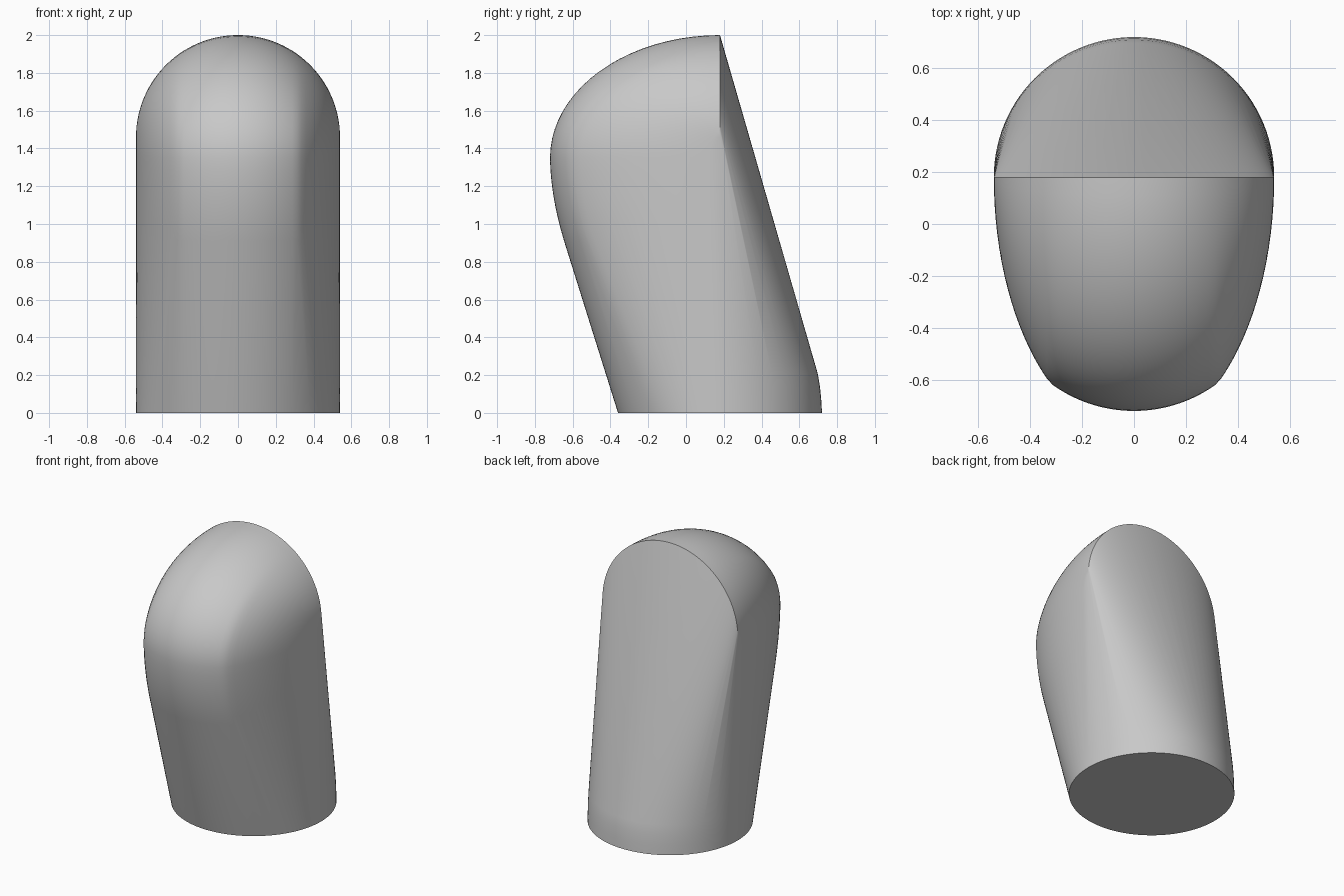
import bpy
import bmesh
from math import sin, cos, pi, sqrt

cube = bpy.data.objects.get("Cube")
if cube:
    bpy.data.objects.remove(cube, do_unlink=True)

R = 0.54          # radius of the base and of the arch
CY = 0.18         # depth of the base centre and of the arch plane
ARCH_Z = 1.46     # springing height of the arch
NOSE_Z = 1.35     # height of the foremost point
N = 56            # steps across the width
M = 20            # steps from nose to arch


def nose_y(x, s):
    """Foremost depth: an ellipse, cut off by a round front."""
    return max(CY - 0.99 * s, -CY - sqrt(max(R * R - x * x, 0)))


points = []

# Base circle, with a slightly drawn-in heel at the back
for i in range(2 * N):
    a = pi * i / N
    points.append((R * cos(a), CY + R * sin(a), 0))
for i in range(N + 1):
    a = pi * i / N
    for depth, z in ((0.536, 0.07), (0.529, 0.14), (0.517, 0.21)):
        points.append((R * cos(a), CY + depth * sin(a), z))

# Domed front: one side profile for each step across the arch
for i in range(N + 1):
    a = pi * i / N
    x, s = R * cos(a), sin(a)
    nose = nose_y(x, s)
    top = ARCH_Z + R * s
    for j in range(M + 1):
        t = pi / 2 * j / M
        points.append((x, CY + (nose - CY) * cos(t),
                       NOSE_Z + (top - NOSE_Z) * sin(t)))
    # Swell below the nose, running into the sloping shaft
    foot = CY - R * s
    for k in range(1, 9):
        u = k / 8
        points.append((x, nose + (foot - nose) * 0.26 * u ** 1.8,
                       NOSE_Z - 0.5 * u))

# Wrap all the curves in one closed skin
bm = bmesh.new()
for p in points:
    bm.verts.new(p)
bmesh.ops.remove_doubles(bm, verts=bm.verts, dist=0.0005)
hull = bmesh.ops.convex_hull(bm, input=bm.verts)
bmesh.ops.delete(bm, geom=[v for v in bm.verts if not v.link_faces],
                 context='VERTS')
bmesh.ops.dissolve_limit(bm, angle_limit=0.002, verts=bm.verts, edges=bm.edges)
bmesh.ops.recalc_face_normals(bm, faces=bm.faces)

mesh = bpy.data.meshes.new("slanted_domed_body")
bm.to_mesh(mesh)
bm.free()
body = bpy.data.objects.new("slanted_domed_body", mesh)
bpy.context.collection.objects.link(body)

# Plain grey surface
grey = bpy.data.materials.new("light_grey")
grey.use_nodes = True
colour = (0.58, 0.58, 0.58, 1)
grey.diffuse_color = colour
grey.node_tree.nodes["Principled BSDF"].inputs["Base Color"].default_value = colour
mesh.materials.append(grey)

bpy.ops.object.select_all(action='DESELECT')
body.select_set(True)
bpy.context.view_layer.objects.active = body
bpy.ops.object.shade_smooth_by_angle(angle=pi / 6)
